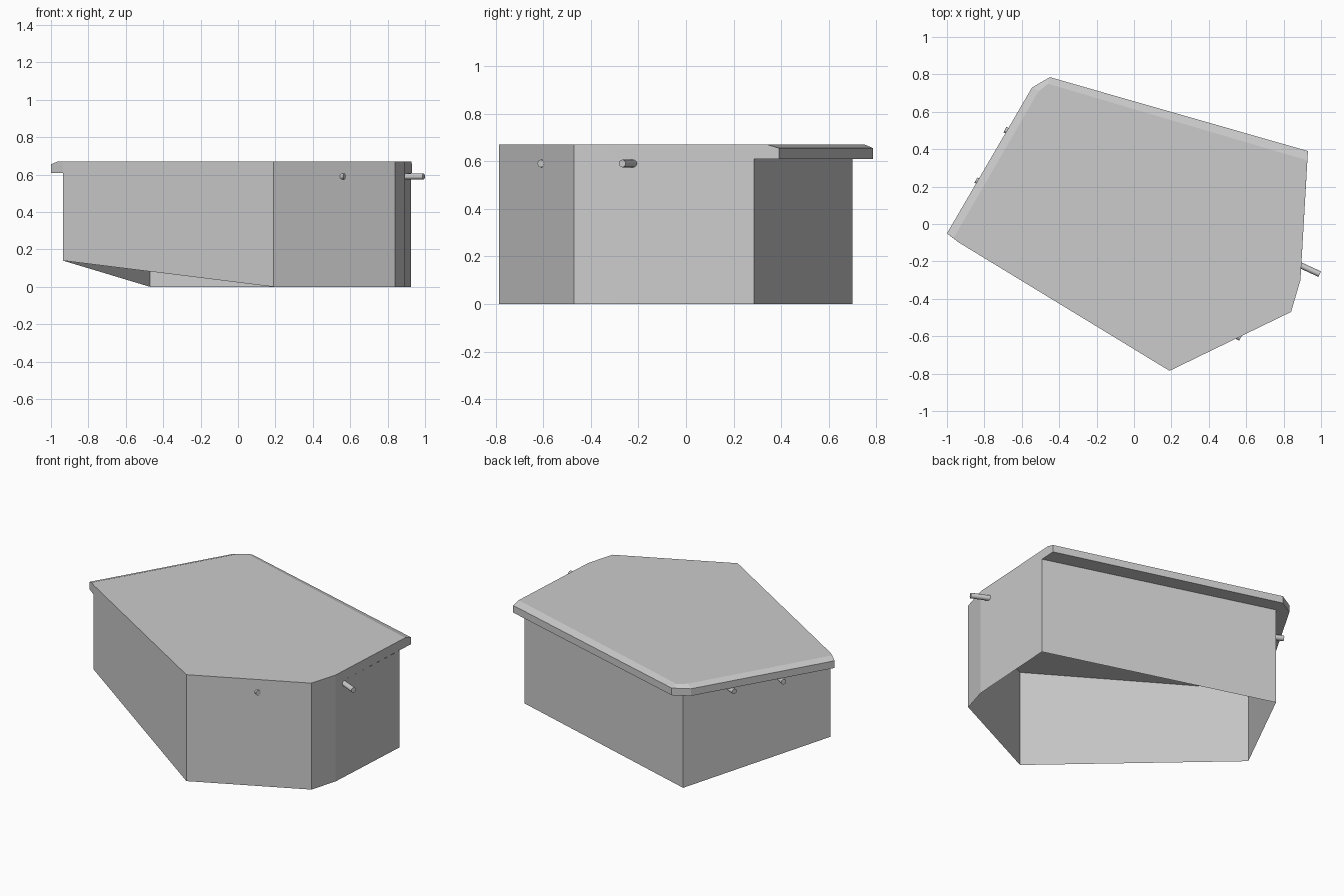
import bpy, bmesh
from mathutils import Vector

cube = bpy.data.objects.get("Cube")
if cube:
    bpy.data.objects.remove(cube, do_unlink=True)

grey = bpy.data.materials.new("plain grey")
grey.use_nodes = True
grey.diffuse_color = (0.6, 0.6, 0.6, 1)
grey.node_tree.nodes["Principled BSDF"].inputs["Base Color"].default_value = (0.6, 0.6, 0.6, 1)


def finish(name, bm):
    mesh = bpy.data.meshes.new(name)
    bm.to_mesh(mesh)
    bm.free()
    mesh.materials.append(grey)
    obj = bpy.data.objects.new(name, mesh)
    bpy.context.collection.objects.link(obj)
    return obj


def loft(bm, rings):
    """Join closed rings of points, bottom to top, with quads."""
    rows = [[bm.verts.new(p) for p in ring] for ring in rings]
    for low, high in zip(rows, rows[1:]):
        for i in range(len(low)):
            j = (i + 1) % len(low)
            bm.faces.new((low[i], low[j], high[j], high[i]))
    return rows


EAVE, RIM, TOP = 0.61, 0.655, 0.67

# Walls: thin shell, open underneath, raised at the left front corner
plan = [(-0.935, -0.10), (0.19, -0.785), (0.84, -0.47),
        (0.89, -0.30), (0.925, 0.285), (-0.47, 0.70)]
bm = bmesh.new()
loft(bm, [[(x, y, 0.14 if i == 0 else 0) for i, (x, y) in enumerate(plan)],
          [(x, y, EAVE) for x, y in plan]])
finish("walls", bm)

# Roof slab: flush at the front and right, overhanging with a chamfer elsewhere
flush = [(-0.935, -0.10), (0.19, -0.785), (0.84, -0.47), (0.89, -0.30)]
outer = flush + [(0.93, 0.39), (-0.45, 0.785), (-0.545, 0.73), (-1.0, -0.05)]
inner = flush + [(0.927, 0.34), (-0.46, 0.75), (-0.51, 0.71), (-0.965, -0.076)]
bm = bmesh.new()
rows = loft(bm, [[(x, y, z) for x, y in ring]
                 for ring, z in ((outer, EAVE), (outer, RIM), (inner, TOP))])
bm.faces.new(rows[0][::-1])
bm.faces.new(rows[-1])
finish("roof_slab", bm)


# Round rods running through the shell just under the roof
def rod(name, start, end, radius=0.016):
    a, b = Vector((*start, 0.59)), Vector((*end, 0.59))
    bm = bmesh.new()
    bmesh.ops.create_cone(bm, cap_ends=True, segments=12, radius1=radius,
                          radius2=radius, depth=(b - a).length)
    obj = finish(name, bm)
    obj.location = (a + b) / 2
    obj.rotation_euler = (b - a).to_track_quat('Z', 'Y').to_euler()
    for f in obj.data.polygons:
        f.use_smooth = len(f.vertices) == 4


rod("back_rod", (-0.69, 0.505), (0.993, -0.268))
rod("front_rod", (-0.845, 0.235), (0.57, -0.61))
